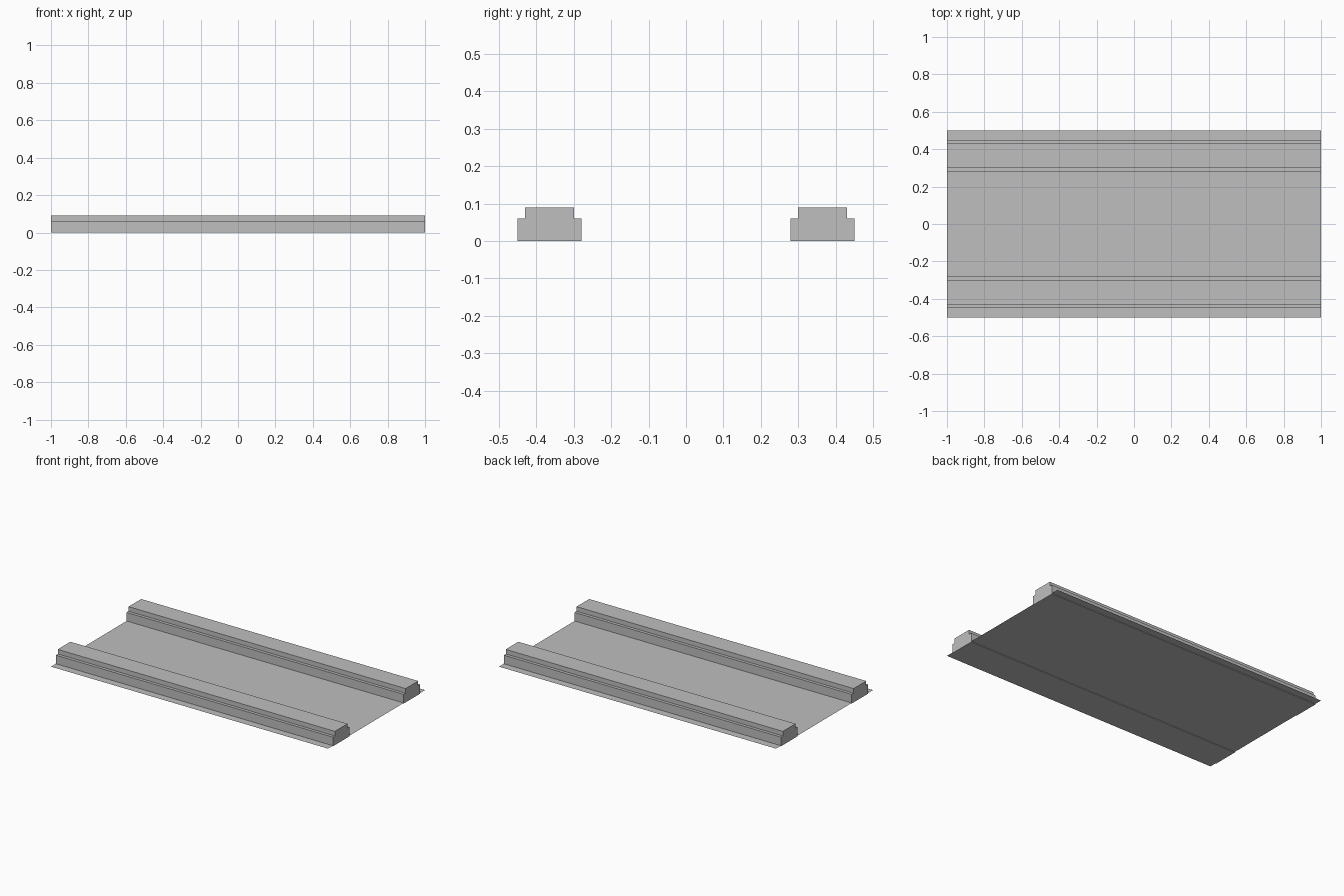
import bpy
import bmesh

cube = bpy.data.objects.get("Cube")
if cube:
    bpy.data.objects.remove(cube, do_unlink=True)

grey = bpy.data.materials.new("concrete_grey")
grey.use_nodes = True
color = (0.52, 0.52, 0.52, 1)
grey.diffuse_color = color
grey.node_tree.nodes["Principled BSDF"].inputs["Base Color"].default_value = color

HALF_LENGTH = 1.0
FLOOR_Z = 0.004


def finish(name, bm):
    mesh = bpy.data.meshes.new(name)
    bm.to_mesh(mesh)
    bm.free()
    mesh.materials.append(grey)
    obj = bpy.data.objects.new(name, mesh)
    bpy.context.collection.objects.link(obj)
    return obj


# Flat floor sheet
bm = bmesh.new()
corners = [(-1, -0.5), (1, -0.5), (1, 0.5), (-1, 0.5)]
bm.faces.new([bm.verts.new((x, y, FLOOR_Z)) for x, y in corners])
finish("floor_sheet", bm)


# Stepped rail: a cross-section swept along the length
def stepped_rail(name, side):
    profile = [(0.28, 0), (0.45, 0), (0.45, 0.06), (0.43, 0.06),
               (0.43, 0.09), (0.30, 0.09), (0.30, 0.06), (0.28, 0.06)]
    bm = bmesh.new()
    end = bm.faces.new([bm.verts.new((-HALF_LENGTH, side * y, z)) for y, z in profile])
    swept = bmesh.ops.extrude_face_region(bm, geom=[end], use_keep_orig=True)
    verts = [v for v in swept["geom"] if isinstance(v, bmesh.types.BMVert)]
    bmesh.ops.translate(bm, verts=verts, vec=(2 * HALF_LENGTH, 0, 0))
    bmesh.ops.recalc_face_normals(bm, faces=bm.faces)
    finish(name, bm)


stepped_rail("front_rail", -1)
stepped_rail("back_rail", 1)
